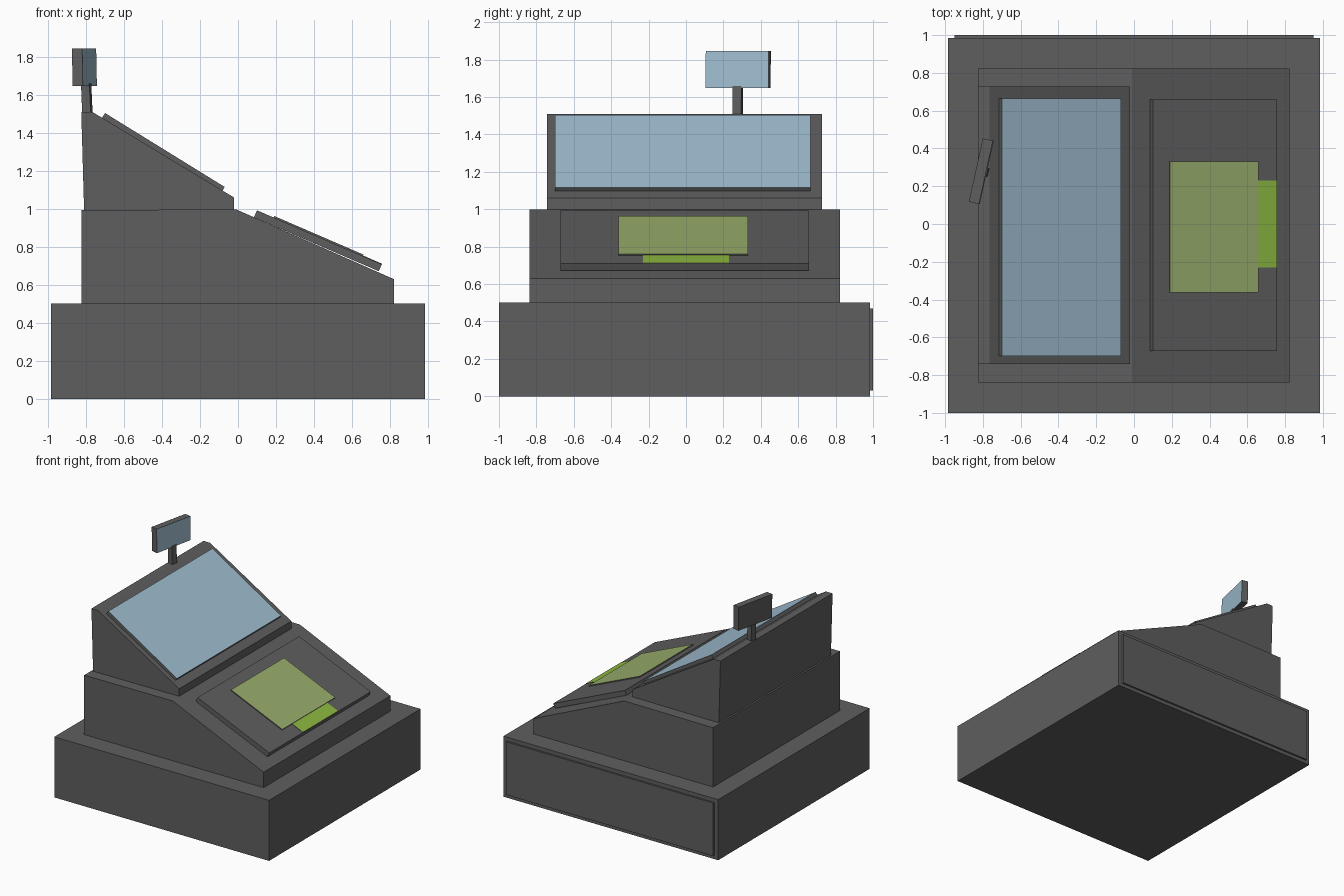
import bpy, bmesh, math
from mathutils import Matrix, Vector

if "Cube" in bpy.data.objects:
    bpy.data.objects.remove(bpy.data.objects["Cube"])


def material(name, rgb):
    m = bpy.data.materials.new(name)
    m.diffuse_color = (*rgb, 1)
    m.use_nodes = True
    m.node_tree.nodes["Principled BSDF"].inputs["Base Color"].default_value = m.diffuse_color
    return m


GREY = material("dark grey", (0.113, 0.113, 0.113))
BLUE = material("screen blue", (0.355, 0.52, 0.64))
OLIVE = material("pad green", (0.32, 0.42, 0.147))
GREEN = material("tab green", (0.27, 0.485, 0.055))


def prism(name, pts, y0, y1, top=None, matrix=None):
    """Extrude an x-z profile along y; 'top' colours the face of the first edge."""
    bm = bmesh.new()
    a = [bm.verts.new((x, y0, z)) for x, z in pts]
    b = [bm.verts.new((x, y1, z)) for x, z in pts]
    n = len(pts)
    bm.faces.new(a)
    bm.faces.new(b[::-1])
    for i in range(n):
        j = (i + 1) % n
        f = bm.faces.new((a[i], b[i], b[j], a[j]))
        if top and i == 0:
            f.material_index = 1
    bmesh.ops.recalc_face_normals(bm, faces=bm.faces)
    me = bpy.data.meshes.new(name)
    bm.to_mesh(me)
    bm.free()
    me.materials.append(GREY)
    if top:
        me.materials.append(top)
    ob = bpy.data.objects.new(name, me)
    bpy.context.collection.objects.link(ob)
    if matrix:
        ob.matrix_world = matrix
    return ob


def slab(name, p, q, thick, y0, y1, top=None):
    """Sloping plate whose upper surface runs from p to q in x-z."""
    p, q = Vector(p), Vector(q)
    d = (q - p).normalized()
    down = Vector((d.y, -d.x)) * thick
    return prism(name, [p, q, q + down, p + down], y0, y1, top)


def rect(x0, x1, z0, z1):
    return [(x1, z0), (x1, z1), (x0, z1), (x0, z0)]   # first edge is the +x side


# cash drawer base and its raised panel
prism("drawer_base", rect(-0.985, 0.985, 0, 0.502), -1, 0.985)
prism("drawer_panel", rect(-0.95, 0.95, 0.03, 0.47), 0.98, 1.0)

# stepped bodies
prism("keypad_body", [(-0.825, 0.5), (0.822, 0.5), (0.822, 0.63), (-0.01, 0.998), (-0.825, 0.994)],
      -0.838, 0.823)
prism("screen_body", [(-0.81, 0.99), (-0.02, 0.99), (-0.02, 1.06), (-0.765, 1.51), (-0.825, 1.51)],
      -0.742, 0.727)

# main screen
slab("main_screen", (-0.70, 1.505), (-0.07, 1.116), 0.032, -0.70, 0.665, BLUE)


# keypad board, button pad and tab follow one slope
def slope(x, lift=0.0):
    return (x, 0.993 - 0.432 * (x - 0.10) + lift)


slab("keypad_board", slope(0.10), slope(0.757), 0.04, -0.672, 0.658)
slab("button_pad", slope(0.19, 0.009), slope(0.66, 0.009), 0.012, -0.362, 0.332, OLIVE)
slab("pad_tab", slope(0.64, 0.003), slope(0.757, 0.003), 0.005, -0.23, 0.23, GREEN)

# customer display on a pole, turned and leaning slightly back
turn = Matrix.Rotation(math.radians(-12.4), 4, 'Z')
prism("display_pole", [(0.028, 0), (0.02, 0.17), (-0.025, 0.17), (-0.018, 0)], -0.024, 0.024,
      None, Matrix.Translation((-0.797, 0.277, 1.49)) @ turn)
prism("customer_display", [(0.029, 0), (0.025, 0.197), (-0.030, 0.197), (-0.026, 0)], -0.172, 0.172,
      BLUE, Matrix.Translation((-0.808, 0.279, 1.648)) @ turn)
